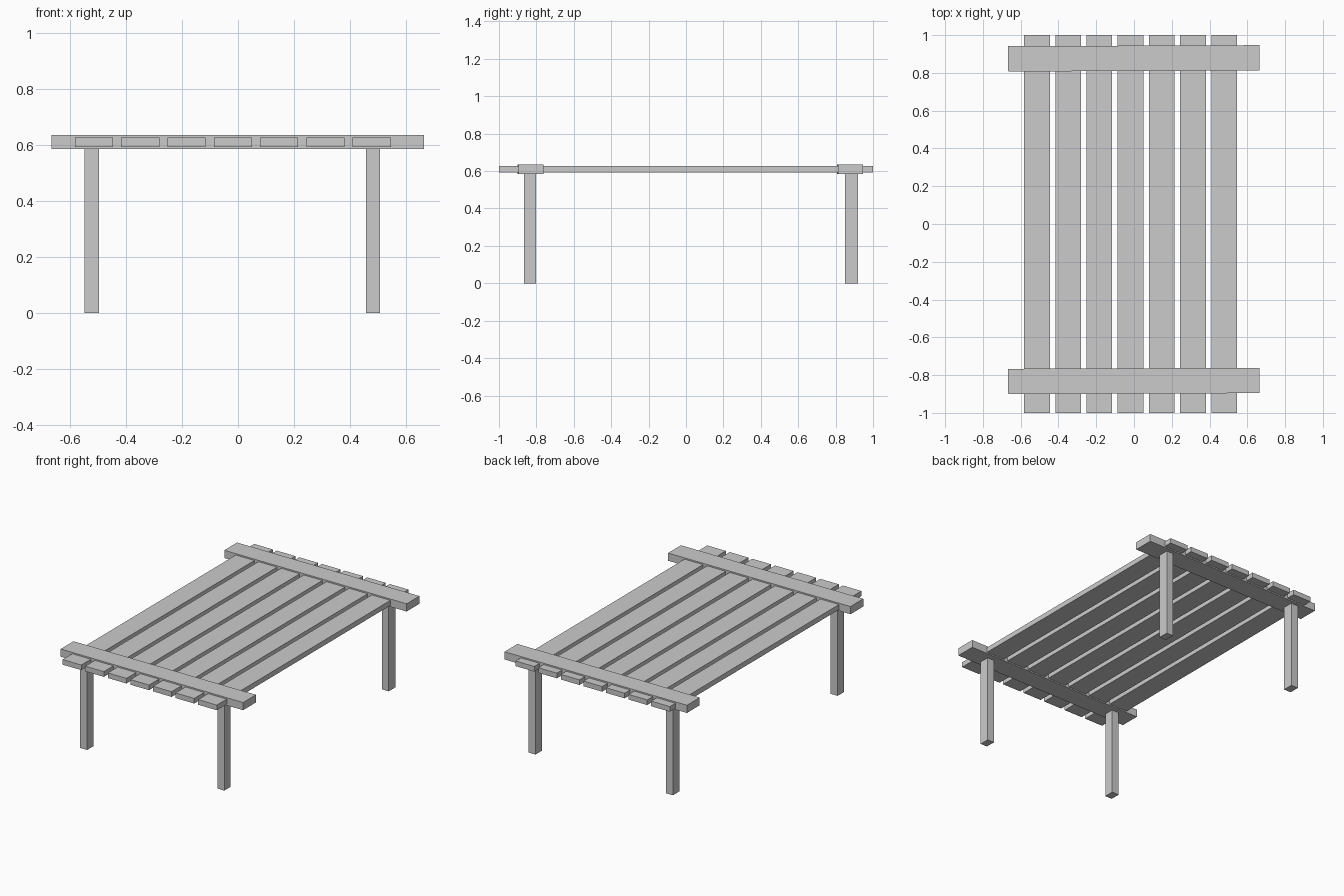
import bpy

if "Cube" in bpy.data.objects:
    bpy.data.objects.remove(bpy.data.objects["Cube"])


def box(name, x, y, z, turn=0.0):
    """Box spanning the given (min, max) ranges, turned slightly about z."""
    spans = (x, y, z)
    bpy.ops.mesh.primitive_cube_add(size=1, location=[(a + b) / 2 for a, b in spans])
    ob = bpy.context.object
    ob.name = name
    ob.scale = [b - a for a, b in spans]
    bpy.ops.object.transform_apply(location=False, rotation=False, scale=True)
    ob.rotation_euler.z = turn
    return ob


# Seven lengthwise slats
for i in range(7):
    left = -0.582 + i * 0.1652
    box(f"slat_{i + 1}", (left, left + 0.136), (-1.0, 1.0), (0.592, 0.626))

# Cross beams that the slats pass through, a touch out of square
for name, y in (("front_beam", (-0.898, -0.764)), ("back_beam", (0.81, 0.944))):
    box(name, (-0.666, 0.664), y, (0.584, 0.635), turn=0.004)

# Four legs under the beams
for end, y in (("front", (-0.867, -0.801)), ("back", (0.85, 0.919))):
    for side, x in (("left", (-0.548, -0.496)), ("right", (0.457, 0.507))):
        box(f"{end}_{side}_leg", x, y, (0.0, 0.585))
